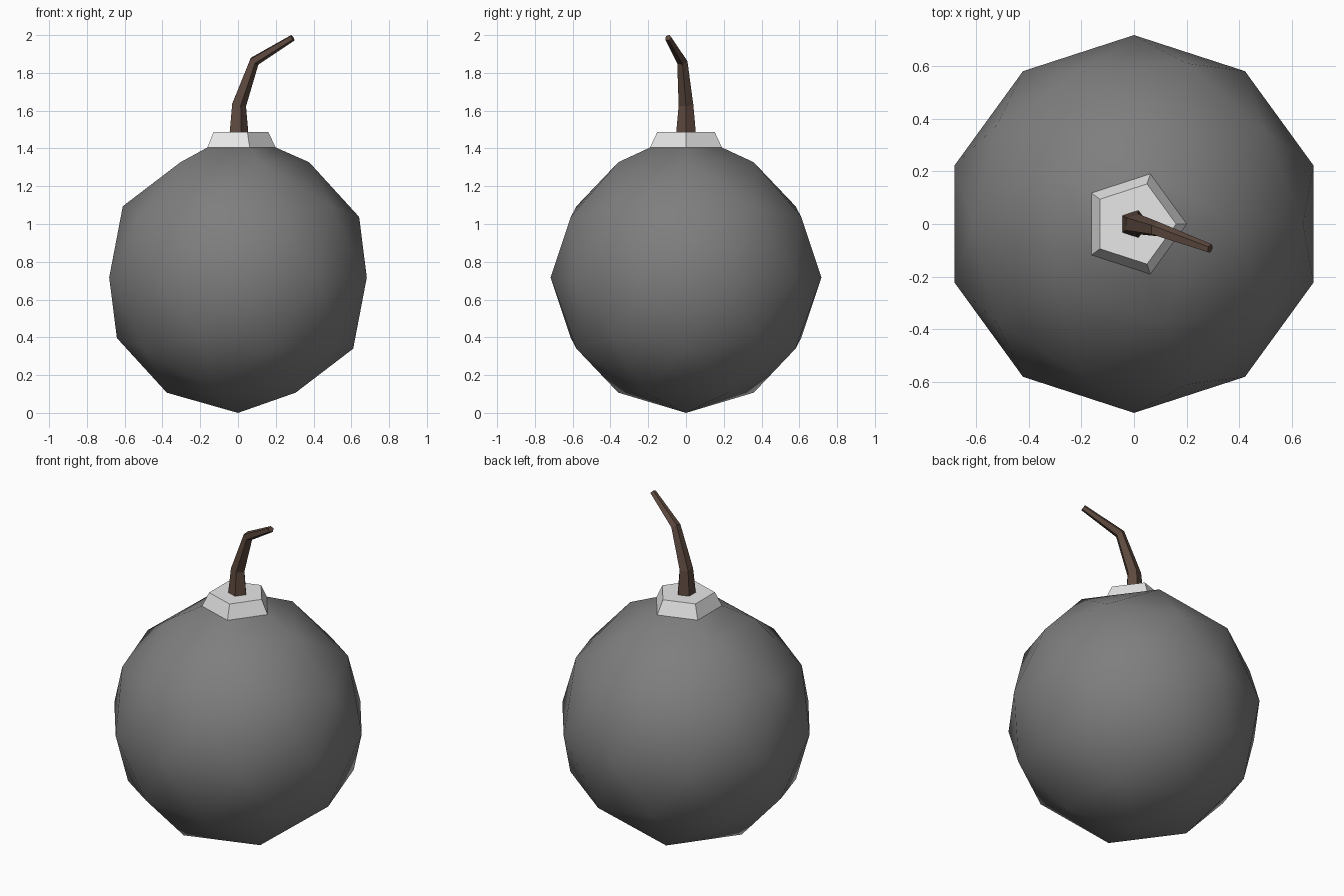
import bpy, bmesh, math
from mathutils import Vector

if "Cube" in bpy.data.objects:
    bpy.data.objects.remove(bpy.data.objects["Cube"])


def material(name, rgb):
    mat = bpy.data.materials.new(name)
    mat.use_nodes = True
    mat.diffuse_color = (*rgb, 1)
    mat.node_tree.nodes["Principled BSDF"].inputs["Base Color"].default_value = (*rgb, 1)
    return mat


def finish(bm, name, mat, smooth):
    bmesh.ops.recalc_face_normals(bm, faces=bm.faces)
    mesh = bpy.data.meshes.new(name)
    for face in bm.faces:
        face.smooth = smooth
    bm.to_mesh(mesh)
    bm.free()
    mesh.materials.append(mat)
    obj = bpy.data.objects.new(name, mesh)
    bpy.context.collection.objects.link(obj)
    return obj


def ring(bm, centre, radius, direction, sides=5):
    """Polygon ring around centre, facing along direction."""
    turn = Vector((0, 0, 1)).rotation_difference(direction)
    angles = [math.tau * i / sides for i in range(sides)]
    return [bm.verts.new(Vector(centre) + turn @ Vector((math.cos(a), math.sin(a), 0)) * radius)
            for a in angles]


def tube(bm, rings):
    """Skin successive rings and cap both ends."""
    for low, high in zip(rings, rings[1:]):
        for i in range(len(low)):
            j = (i + 1) % len(low)
            bm.faces.new((low[i], low[j], high[j], high[i]))
    bm.faces.new(rings[0][::-1])
    bm.faces.new(rings[-1])


RADIUS, NECK_Z, NECK_R = 0.717, 1.405, 0.2
UP = Vector((0, 0, 1))

# Round body: faceted ball whose top fan becomes a raised five-sided neck
bm = bmesh.new()
bmesh.ops.create_icosphere(bm, subdivisions=2, radius=RADIUS)
bmesh.ops.translate(bm, verts=bm.verts, vec=UP * RADIUS)
top = max(bm.verts, key=lambda v: v.co.z)
bmesh.ops.delete(bm, geom=[top], context='VERTS')
rim = [e for e in bm.edges if e.is_boundary]
extruded = bmesh.ops.extrude_edge_only(bm, edges=rim)["geom"]
for v in extruded:
    if isinstance(v, bmesh.types.BMVert):
        flat = Vector((v.co.x, v.co.y, 0)).normalized() * NECK_R
        v.co = flat + UP * NECK_Z
finish(bm, "body", material("dark grey", (0.21, 0.21, 0.21)), True)

# Tapered five-sided collar
bm = bmesh.new()
tube(bm, [ring(bm, (0, 0, NECK_Z), NECK_R, UP),
          ring(bm, (0, 0, 1.487), 0.16, UP)])
finish(bm, "collar", material("off white", (0.8, 0.8, 0.8)), False)

# Bent fuse, thinner towards the tip
path = [Vector(p) for p in ((0, 0, 1.48), (0.002, 0, 1.63),
                            (0.085, -0.02, 1.862), (0.289, -0.094, 1.986))]
radii = (0.055, 0.041, 0.029, 0.018)
bm = bmesh.new()
rings = []
for i, (point, radius) in enumerate(zip(path, radii)):
    ahead = (path[min(i + 1, 3)] - path[min(i, 2)]).normalized()
    behind = (path[max(i, 1)] - path[max(i - 1, 0)]).normalized()
    rings.append(ring(bm, point, radius, UP if i == 0 else ahead + behind))
tube(bm, rings)
finish(bm, "fuse", material("brown", (0.11, 0.068, 0.05)), False)
